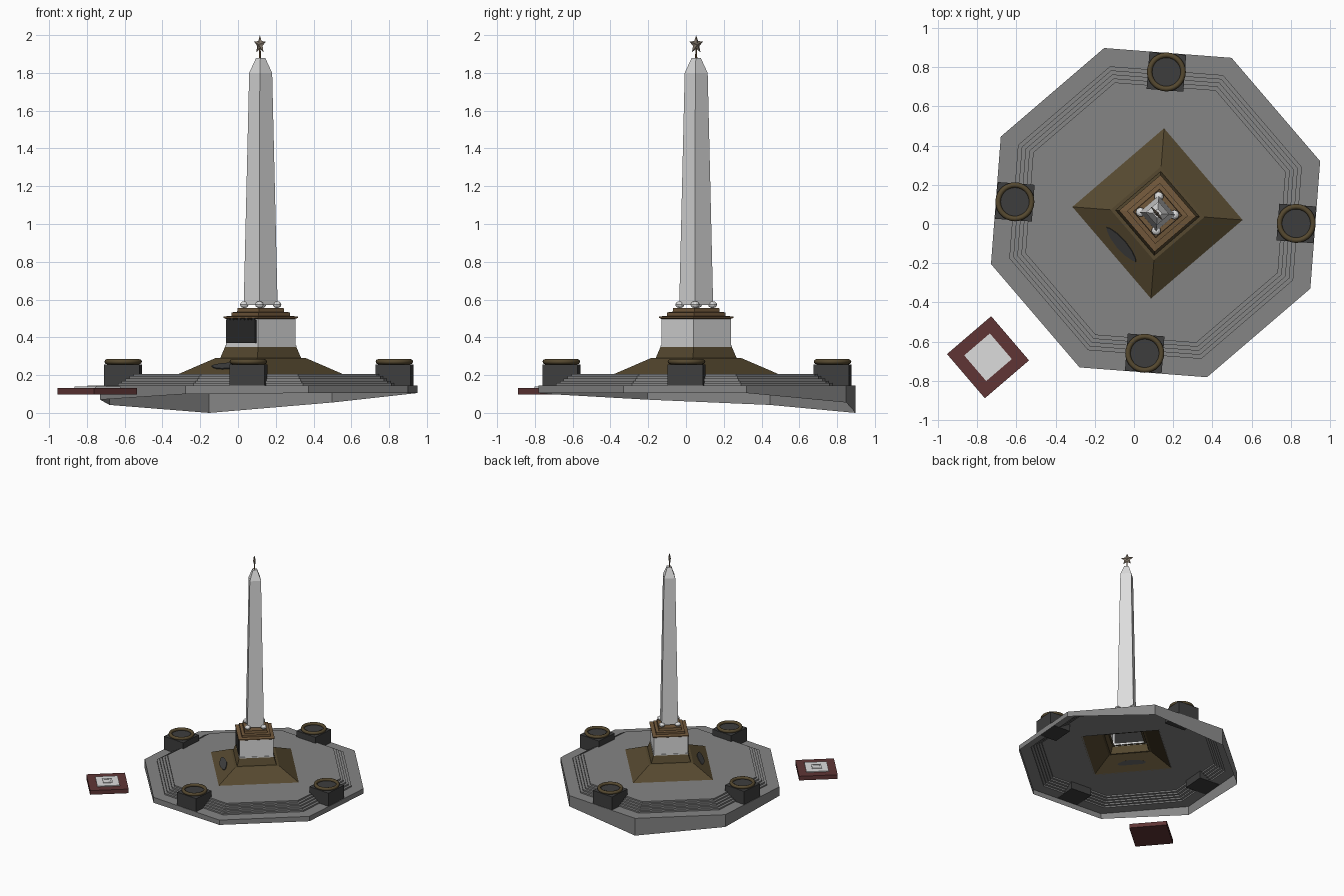
import bpy, bmesh, math
from mathutils import Matrix, Vector

if "Cube" in bpy.data.objects:
    bpy.data.objects.remove(bpy.data.objects["Cube"])

ROT = math.radians(-4.4)          # whole monument is turned slightly
CX, CY = 0.12, 0.054              # monument axis


def material(name, r, g, b):
    m = bpy.data.materials.new(name)
    m.diffuse_color = (r, g, b, 1)
    m.use_nodes = True
    m.node_tree.nodes["Principled BSDF"].inputs["Base Color"].default_value = m.diffuse_color
    return m


STONE = material("grey stone", 0.235, 0.235, 0.235)
WHITE = material("white marble", 0.72, 0.72, 0.72)
OLIVE = material("dark olive bronze", 0.092, 0.066, 0.029)
BROWN = material("brown bronze", 0.17, 0.10, 0.045)
DARK = material("dark granite", 0.048, 0.048, 0.048)
BLACK = material("black relief", 0.025, 0.025, 0.025)
RED = material("dark red stone", 0.115, 0.036, 0.036)
STAR = material("star metal", 0.22, 0.18, 0.14)


def finish(name, bm, mat, smooth=False, recalc=True):
    if recalc:
        bmesh.ops.recalc_face_normals(bm, faces=bm.faces)
    me = bpy.data.meshes.new(name)
    bm.to_mesh(me)
    bm.free()
    me.materials.append(mat)
    for p in me.polygons:
        p.use_smooth = smooth
    ob = bpy.data.objects.new(name, me)
    bpy.context.collection.objects.link(ob)
    return ob


def loft(name, rings, mat, bottom=False, top=True):
    """Join rings of points with quads."""
    bm = bmesh.new()
    vs = [[bm.verts.new(p) for p in ring] for ring in rings]
    n = len(vs[0])
    for a, b in zip(vs, vs[1:]):
        for i in range(n):
            j = (i + 1) % n
            bm.faces.new((a[i], a[j], b[j], b[i]))
    if bottom:
        bm.faces.new(vs[0][::-1])
    if top:
        bm.faces.new(vs[-1])
    return finish(name, bm, mat, recalc=False)


def diamond(name, profile, mat, c=(CX, CY), **caps):
    """Square tier with its corners on the axes; profile is (half diagonal, z)."""
    rings = [[(c[0] + r * math.cos(ROT + k * math.pi / 2),
               c[1] + r * math.sin(ROT + k * math.pi / 2), z) for k in range(4)]
             for r, z in profile]
    return loft(name, rings, mat, **caps)


def box(name, size, loc, angle, mat):
    bm = bmesh.new()
    m = (Matrix.Translation(loc) @ Matrix.Rotation(angle, 4, 'Z')
         @ Matrix.Diagonal((*size, 1)))
    bmesh.ops.create_cube(bm, size=1, matrix=m)
    return finish(name, bm, mat)


# Octagonal platform: open shell, base follows sloping ground, five steps
HALF = 21.75
GROUND = [0.105, 0.055, 0.0, 0.042, 0.07, 0.10, 0.105, 0.105]
PX, PY = 0.11, 0.058


def oct_ring(r, z):
    corners = []
    for k in range(4):
        for d in (HALF, 90 - HALF):
            a = ROT + math.radians(90 * k + d)
            zz = z[len(corners)] if isinstance(z, list) else z
            corners.append(Vector((PX + r * math.cos(a), PY + r * math.sin(a), zz)))
    ring = []
    for k in range(4):            # add a midpoint on each axis-facing edge
        ring += [(corners[2 * k - 1] + corners[2 * k]) / 2, corners[2 * k], corners[2 * k + 1]]
    return ring


rings = [oct_ring(0.88, GROUND), oct_ring(0.88, 0.146)]
for i in range(5):
    r = 0.782 - i * 0.0215
    rings += [oct_ring(r, 0.146 + 0.012 * i), oct_ring(r, 0.158 + 0.012 * i)]
hole = []
for k in range(4):
    for d in (0, HALF, 90 - HALF):
        a = math.radians(d)
        r = 0.425 / (math.cos(a) + math.sin(a))
        b = ROT + math.radians(90 * k) + a
        hole.append((CX + r * math.cos(b), CY + r * math.sin(b), 0.206))
rings.append(hole)
loft("stepped_platform", rings, STONE, top=False)

# Sloped plinth, pedestal and cornice tiers
diamond("sloped_plinth", [(0.438, 0.205), (0.24, 0.29), (0.215, 0.29), (0.19, 0.348), (0.17, 0.348)],
        OLIVE, top=False)
diamond("pedestal_block", [(0.19, 0.346), (0.19, 0.357), (0.185, 0.357), (0.185, 0.503)], WHITE)
diamond("cornice", [(0.185, 0.498), (0.197, 0.503), (0.197, 0.51), (0.156, 0.514), (0.156, 0.532),
                    (0.125, 0.535), (0.122, 0.556)], BROWN, bottom=True)

# Obelisk shaft with its feet
diamond("obelisk", [(0.09, 0.572), (0.061, 1.80), (0.024, 1.88)], WHITE, bottom=True)
bm = bmesh.new()
for k in range(4):
    a = ROT + k * math.pi / 2
    m = (Matrix.Translation((CX + 0.087 * math.cos(a), CY + 0.087 * math.sin(a), 0.573))
         @ Matrix.Diagonal((1, 1, 0.75, 1)))
    bmesh.ops.create_uvsphere(bm, u_segments=10, v_segments=6, radius=0.024, matrix=m)
finish("obelisk_feet", bm, WHITE)

# Star on a short rod, facing front left
FACE = ROT + math.radians(225)
out = Vector((math.cos(FACE), math.sin(FACE), 0))
side = Vector((-math.sin(FACE), math.cos(FACE), 0))
up = Vector((0, 0, 1))
c = Vector((CX - 0.004, CY, 1.95))
bm = bmesh.new()
rim = []
for i in range(10):
    a, r = math.pi / 2 + i * math.pi / 5, (0.05, 0.023)[i % 2]
    rim.append(bm.verts.new(c + side * r * math.cos(a) + up * r * math.sin(a)))
for s in (1, -1):
    peak = bm.verts.new(c + out * 0.01 * s)
    for i in range(10):
        bm.faces.new((rim[i], rim[(i + 1) % 10], peak))
finish("star", bm, STAR)
bm = bmesh.new()
bmesh.ops.create_cone(bm, cap_ends=True, segments=8, radius1=0.006, radius2=0.004, depth=0.06,
                      matrix=Matrix.Translation((CX - 0.004, CY, 1.9)))
finish("star_rod", bm, BROWN)

# Dark relief panel on the front-left pedestal face, with an uneven top
centre = Vector((CX, CY, 0))
face = centre + out * 0.1345
box("relief_panel", (0.008, 0.235, 0.122), face + up * 0.43, FACE, BLACK)
for i in range(8):
    h = (0.010, 0.016, 0.008, 0.014)[i % 4]
    box(f"relief_crest_{i}", (0.008, 0.022, h), face + side * (i - 3.5) * 0.029 + up * (0.49 + h / 2),
        FACE, BLACK)

# Leaf-shaped plate lying on the plinth slope
down = (out * 0.142 - up * 0.085).normalized()
normal = side.cross(down)
if normal.z < 0:
    normal = -normal
mid = centre + out * 0.242 + up * 0.246
bm = bmesh.new()
pts = []
for i in range(12):
    a = 2 * math.pi * i / 12
    w = 0.03 * math.sin(a) * abs(math.sin(a)) ** 0.5
    pts.append(bm.verts.new(mid + side * 0.115 * math.cos(a) + down * w))
f = bm.faces.new(pts)
ext = bmesh.ops.extrude_face_region(bm, geom=[f])["geom"]
bmesh.ops.translate(bm, vec=normal * 0.006, verts=[v for v in ext if isinstance(v, bmesh.types.BMVert)])
finish("leaf_plate", bm, DARK)

# Four fire bowls on square blocks
for k in range(4):
    a = ROT + k * math.pi / 2
    x, y = PX + 0.72 * math.cos(a), PY + 0.72 * math.sin(a)
    box(f"bowl_block_{k}", (0.188, 0.188, 0.113), (x, y, 0.2005), ROT, DARK)
    bpy.ops.mesh.primitive_torus_add(location=(x, y, 0.271), major_radius=0.086, minor_radius=0.0135,
                                     major_segments=28, minor_segments=8)
    ring = bpy.context.object
    ring.name = f"bowl_rim_{k}"
    ring.data.materials.append(OLIVE)
    bpy.ops.object.shade_smooth_by_angle(angle=math.radians(50))
    bm = bmesh.new()
    bmesh.ops.create_cone(bm, cap_ends=True, segments=28, radius1=0.08, radius2=0.08, depth=0.01,
                          matrix=Matrix.Translation((x, y, 0.26)))
    finish(f"bowl_bed_{k}", bm, DARK)

# Separate memorial slab at the front left
SLAB = (-0.745, -0.68)
diamond("memorial_base", [(0.21, 0.098), (0.21, 0.133)], RED, c=SLAB, bottom=True)
diamond("memorial_top", [(0.122, 0.13), (0.122, 0.14)], WHITE, c=SLAB)
diamond("memorial_frame", [(0.052, 0.138), (0.052, 0.145), (0.036, 0.145), (0.036, 0.141)],
        WHITE, c=SLAB)
